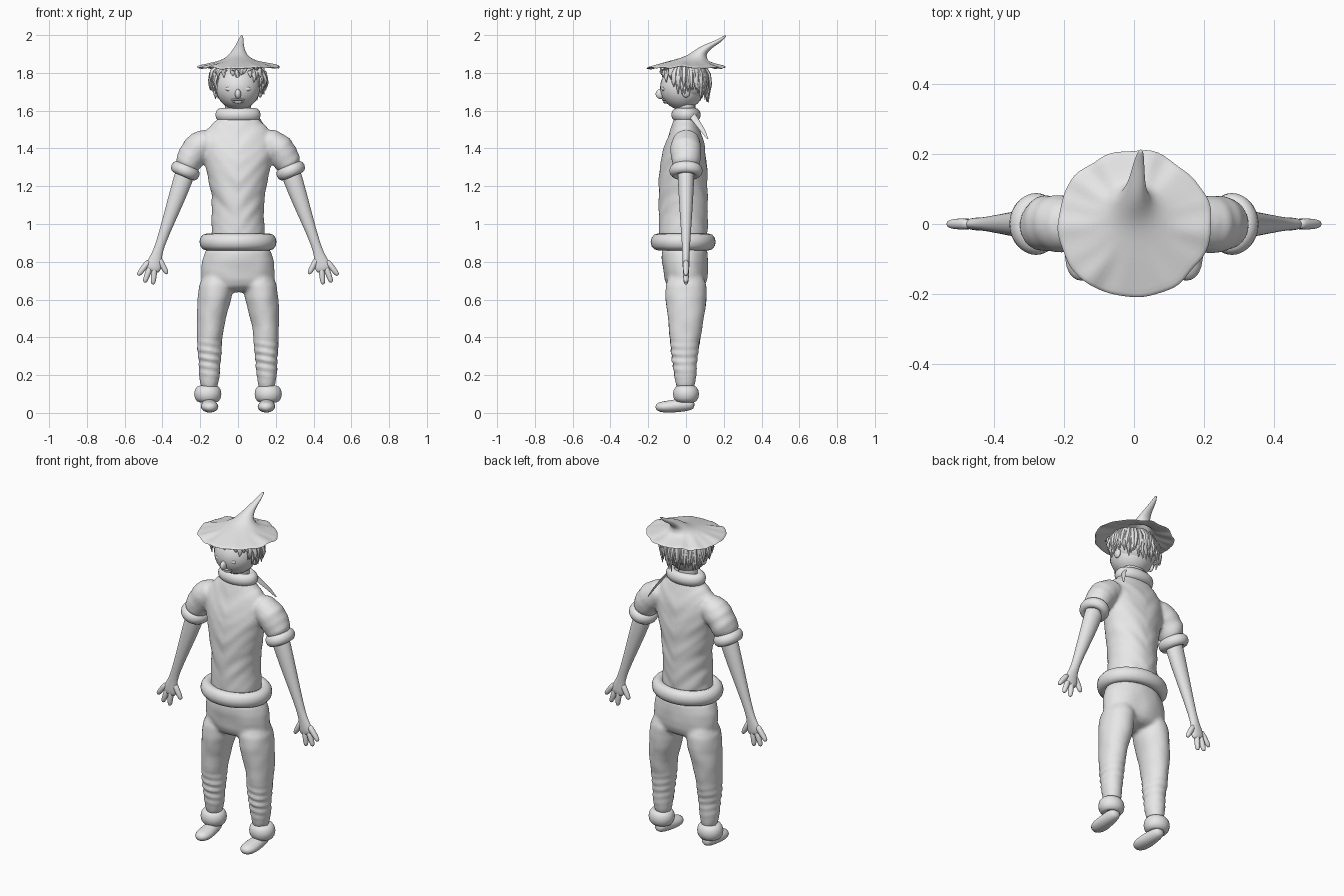
import bpy, bmesh, math, random
from mathutils import Vector, Matrix, noise

random.seed(4)
cube = bpy.data.objects.get("Cube")
if cube:
    bpy.data.objects.remove(cube, do_unlink=True)

grey = bpy.data.materials.new("plain_grey")
grey.use_nodes = True
grey.diffuse_color = (0.8, 0.8, 0.8, 1)
grey.node_tree.nodes["Principled BSDF"].inputs["Base Color"].default_value = (0.8, 0.8, 0.8, 1)

X, Y, Z = Vector((1, 0, 0)), Vector((0, 1, 0)), Vector((0, 0, 1))


def skin(bm, loops, closed=False, caps=True):
    """Bridge successive vertex loops with quads."""
    n = len(loops[0])
    pairs = list(zip(loops, loops[1:] + loops[:1])) if closed else list(zip(loops, loops[1:]))
    for a, b in pairs:
        for i in range(n):
            j = (i + 1) % n
            bm.faces.new((a[i], a[j], b[j], b[i]))
    if caps and not closed:
        bm.faces.new(loops[0][::-1])
        bm.faces.new(loops[-1])


def tube(bm, rings, ref=X, flat=False, sides=20, caps=True):
    """Elliptical rings (x, y, z, radius along ref, radius across) joined into a tube."""
    pts = [Vector(r[:3]) for r in rings]
    loops = []
    for k, r in enumerate(rings):
        t = Z if flat else pts[min(k + 1, len(pts) - 1)] - pts[max(k - 1, 0)]
        across = t.cross(ref).normalized()
        angles = [math.tau * i / sides for i in range(sides)]
        loops.append([bm.verts.new(pts[k] + ref * r[3] * math.cos(a) + across * r[4] * math.sin(a))
                      for a in angles])
    skin(bm, loops, caps=caps)


def roll(bm, centre, rx, ry, thick, height, tilt=0.0):
    """A padded fabric ring."""
    turn = Matrix.Rotation(tilt, 3, 'Y')
    loops = []
    for i in range(40):
        a = math.tau * i / 40
        loop = []
        for j in range(12):
            b = math.tau * j / 12
            p = Vector(((rx + thick * math.cos(b)) * math.cos(a),
                        (ry + thick * math.cos(b)) * math.sin(a), height * math.sin(b)))
            loop.append(bm.verts.new(Vector(centre) + turn @ p))
        loops.append(loop)
    skin(bm, loops, closed=True)


def ball(bm, centre, size):
    bmesh.ops.create_uvsphere(bm, u_segments=32, v_segments=20, radius=1,
                              matrix=Matrix.Translation(centre) @ Matrix.Diagonal((*size, 1)))


def finish(name, bm, mirror=False, subdiv=0, fuse=0, solid=0, shape=None):
    """Turn the bmesh into a smooth object, then optionally push its points about."""
    bmesh.ops.recalc_face_normals(bm, faces=bm.faces)
    mesh = bpy.data.meshes.new(name)
    bm.to_mesh(mesh)
    bm.free()
    mesh.materials.append(grey)
    ob = bpy.data.objects.new(name, mesh)
    bpy.context.collection.objects.link(ob)
    bpy.ops.object.select_all(action='DESELECT')
    ob.select_set(True)
    bpy.context.view_layer.objects.active = ob
    if mirror:
        ob.modifiers.new("mirror", 'MIRROR').use_mirror_merge = False
    if solid:
        ob.modifiers.new("solid", 'SOLIDIFY').thickness = solid
    if subdiv:
        ob.modifiers.new("subdivide", 'SUBSURF').levels = subdiv
    if fuse:
        ob.modifiers.new("fuse", 'REMESH').voxel_size = fuse
        relax = ob.modifiers.new("relax", 'SMOOTH')
        relax.iterations = 6
    for m in list(ob.modifiers):
        bpy.ops.object.modifier_apply(modifier=m.name)
    if shape:
        moved = [shape(v.co.copy(), v.normal.copy()) for v in ob.data.vertices]
        for v, p in zip(ob.data.vertices, moved):
            v.co = p
    ob.data.materials.clear()
    ob.data.materials.append(grey)
    bpy.ops.object.shade_smooth_by_angle(angle=math.radians(50))
    return ob


# Jumper: torso fused with short sleeves, with soft diagonal folds
def folds(p, n):
    q = Vector((p.x * 7, p.y * 6, p.z * 16 - abs(p.x) * 14))
    return p + n * 0.006 * noise.noise(q)


bm = bmesh.new()
torso = [(.88, .15, .13), (.95, .145, .13), (1.05, .135, .13), (1.15, .142, .13),
         (1.25, .16, .13), (1.35, .185, .122), (1.43, .205, .105), (1.49, .185, .082),
         (1.54, .12, .065), (1.59, .09, .055)]
tube(bm, [(0, -.015 if z < 1.4 else -.005, z, rx, ry) for z, rx, ry in torso], flat=True, sides=32)
for s in (1, -1):
    tube(bm, [(s * .12, 0, 1.45, .07, .07), (s * .2, 0, 1.425, .084, .082),
              (s * .25, 0, 1.36, .084, .08), (s * .283, 0, 1.275, .07, .066)], ref=Y)
finish("jumper", bm, subdiv=1, fuse=.01, shape=folds)

# Padded jumper edges
bm = bmesh.new()
roll(bm, (0, -.015, .905), .168, .136, .036, .044)
finish("waistband", bm)
bm = bmesh.new()
roll(bm, (.279, 0, 1.282), .053, .062, .026, .032, tilt=-.4)
finish("sleeve_cuffs", bm, mirror=True)
bm = bmesh.new()
roll(bm, (0, 0, 1.578), .09, .048, .03, .036)
finish("collar", bm)
bm = bmesh.new()
tube(bm, [(.085, .02, 1.595, .022, .006), (.115, .05, 1.55, .02, .006),
          (.145, .085, 1.5, .015, .005), (.17, .115, 1.45, .004, .003)], ref=Y, sides=8)
finish("collar_flap", bm)

# Bare forearms and open hands
bm = bmesh.new()
tube(bm, [(.26, 0, 1.34, .045, .05), (.285, 0, 1.25, .045, .055), (.352, 0, 1.06, .034, .038),
          (.42, 0, .87, .02, .021), (.435, 0, .82, .019, .033), (.447, 0, .775, .019, .045),
          (.455, 0, .745, .014, .036)], ref=Y)
finish("forearms", bm, mirror=True, subdiv=1)
bm = bmesh.new()
for bx, bz, tx, tz in [(.478, .795, .53, .728), (.468, .765, .495, .69),
                       (.442, .765, .45, .68), (.415, .81, .375, .735)]:
    base, tip = Vector((bx, 0, bz)), Vector((tx, 0, tz))
    tube(bm, [(*base.lerp(tip, f), r, r) for f, r in
              ((-.2, .016), (.3, .017), (.75, .015), (.95, .011), (1, .004))], ref=Y, sides=10)
finish("fingers", bm, mirror=True, subdiv=1)


# Trousers: hips fused with both legs, creased above the ankles
def creases(p, n):
    band = max(0, 1 - abs(p.z - .29) / .12)
    front = .4 + .6 * max(0, -n.y)
    ripple = math.sin(p.z * 150 + p.x * 25) * .005 * band * front
    return p + n * (ripple + .004 * noise.noise(p * 12))


bm = bmesh.new()
tube(bm, [(0, -.01, .92, .165, .125), (0, -.005, .8, .196, .124),
          (0, 0, .7, .2, .115), (0, 0, .635, .17, .085)], flat=True, sides=32)
for s in (1, -1):
    tube(bm, [(s * .11, 0, .76, .09, .115), (s * .122, 0, .6, .094, .112),
              (s * .143, 0, .5, .076, .097), (s * .15, -.005, .4, .067, .085),
              (s * .15, -.008, .3, .064, .07), (s * .152, -.006, .2, .054, .058),
              (s * .153, -.003, .1, .046, .05)], flat=True)
finish("trousers", bm, subdiv=1, fuse=.01, shape=creases)
bm = bmesh.new()
roll(bm, (.16, 0, .1), .043, .04, .029, .044)
finish("trouser_cuffs", bm, mirror=True)

# Shoes
bm = bmesh.new()
tube(bm, [(.155, .045, .05, .02, .02), (.155, .025, .047, .036, .034), (.153, -.03, .04, .042, .036),
          (.15, -.1, .032, .05, .032), (.149, -.145, .031, .038, .027),
          (.149, -.162, .03, .012, .01)], ref=X)
finish("shoes", bm, mirror=True, subdiv=1)

# Head with neck, nose, lips and closed eyelids
bm = bmesh.new()
ball(bm, (0, -.02, 1.722), (.117, .117, .117))
ball(bm, (0, -.135, 1.688), (.016, .026, .026))
ball(bm, (0, -.113, 1.658), (.038, .014, .007))
ball(bm, (0, -.108, 1.646), (.03, .014, .008))
for s in (1, -1):
    ball(bm, (s * .045, -.119, 1.715), (.022, .01, .012))
    ball(bm, (s * .117, 0, 1.7), (.014, .022, .03))
tube(bm, [(0, 0, 1.5, .07, .05), (0, 0, 1.66, .07, .05)], flat=True)
finish("head", bm)

# Hair: a cap covered with pointed hanging locks
bm = bmesh.new()
ball(bm, (0, .012, 1.745), (.123, .105, .1))
for layer in (0, 1):
    count = 34
    for i in range(count):
        a = math.tau * (i + layer * .5 + random.uniform(-.3, .3)) / count
        c, s = math.cos(a), math.sin(a)
        low = 1.77 if s < -.6 else 1.7 - .05 * max(0, s)
        low += random.uniform(-.02, .03) + layer * .025
        out = 1 + random.uniform(-.06, .06) + layer * .05
        high = 1.84

        def at(f, r):
            return (.135 * c * r * out + random.uniform(-.006, .006), .12 * s * r * out - .004,
                    high + (low - high) * f)
        tube(bm, [(*at(0, .75), .012, .01), (*at(.35, .97), .017, .012),
                  (*at(.7, 1.03), .012, .009), (*at(1, 1), .002, .002)],
             ref=Vector((-s, c, 0)), sides=6)
finish("hair", bm)


# Hat: wavy brim running up into a bent horn
def crumple(p, n):
    r = math.hypot(p.x, p.y)
    k = min(1, max(0, (r - .09) / .1)) if p.z < 1.875 else 0
    d = Vector((p.x, p.y, 0)).normalized() * 2.2
    p.z += k * .012 * noise.noise(d * 1.6)
    return p + Vector((p.x, p.y, 0)) * k * .06 * noise.noise(d + Z * 3)


bm = bmesh.new()
tube(bm, [(0, 0, 1.832, .222, .212), (0, 0, 1.838, .2, .19), (0, .003, 1.85, .15, .145),
          (0, .015, 1.864, .1, .1), (0, .045, 1.88, .065, .067), (0, .063, 1.9, .045, .043),
          (.006, .097, 1.93, .028, .038), (.01, .132, 1.95, .021, .034),
          (.014, .172, 1.97, .015, .02), (.018, .197, 1.987, .01, .012),
          (.02, .21, 2, .004, .004)], flat=True, sides=40, caps=False)
bmesh.ops.holes_fill(bm, edges=[e for e in bm.edges if e.is_boundary
                                and e.verts[0].co.z > 1.99], sides=0)
finish("hat", bm, solid=.009, subdiv=1, shape=crumple)
